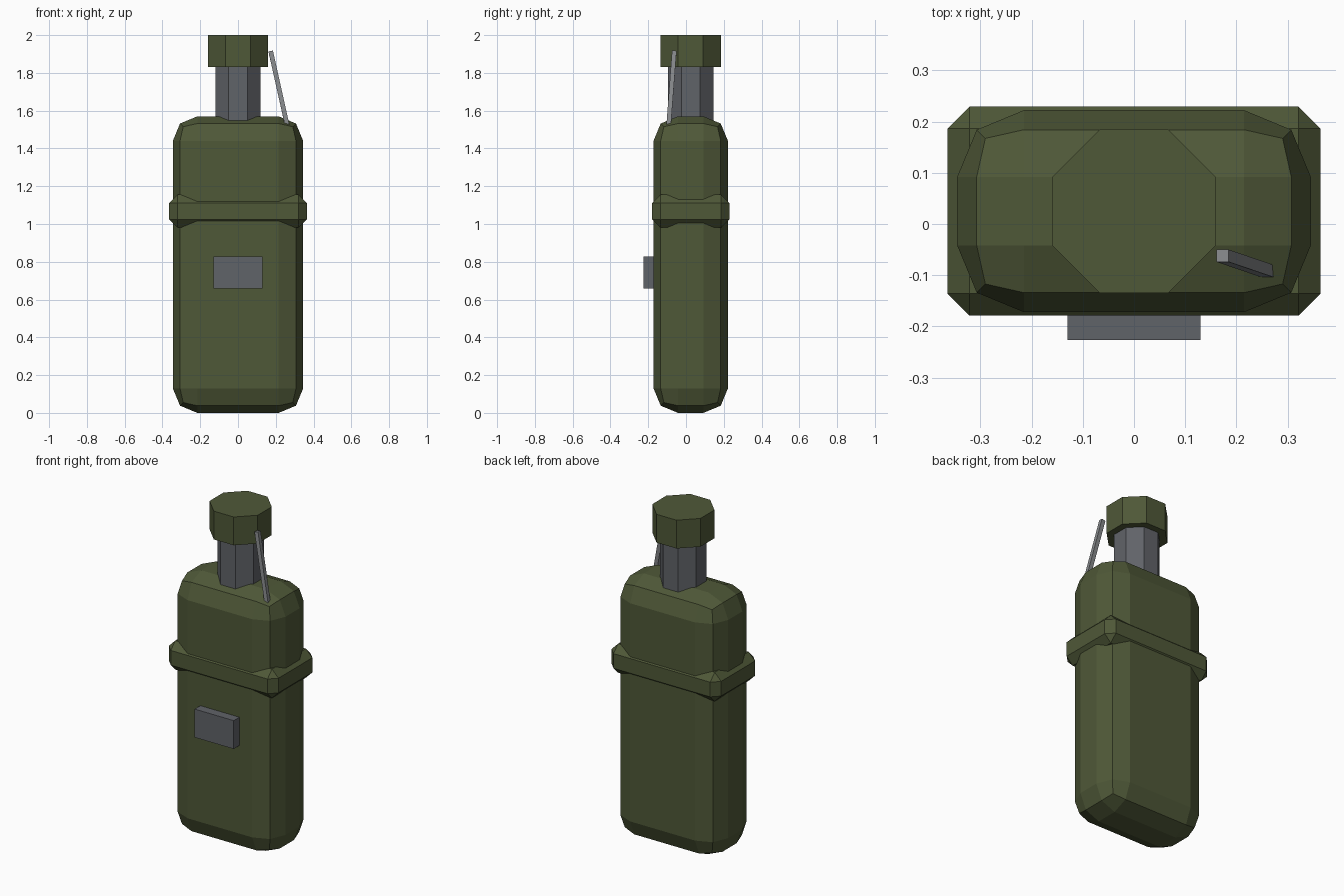
import bpy, math
from mathutils import Vector

if "Cube" in bpy.data.objects:
    bpy.data.objects.remove(bpy.data.objects["Cube"])

CY = 0.025  # depth centre of the flask; the plate sticks out in front


def material(name, rgb):
    m = bpy.data.materials.new(name)
    m.diffuse_color = (*rgb, 1)
    m.use_nodes = True
    m.node_tree.nodes["Principled BSDF"].inputs["Base Color"].default_value = m.diffuse_color
    return m


olive = material("olive", (0.078, 0.098, 0.039))
grey = material("dark grey", (0.118, 0.125, 0.140))
steel = material("light steel", (0.24, 0.25, 0.26))


def finish(name, mat):
    ob = bpy.context.object
    ob.name = name
    ob.data.materials.append(mat)
    return ob


def box(name, size, loc, mat, bevel=0, segments=1):
    bpy.ops.mesh.primitive_cube_add(size=1, location=loc)
    ob = finish(name, mat)
    for v in ob.data.vertices:
        v.co = [c * s for c, s in zip(v.co, size)]
    if bevel:
        mod = ob.modifiers.new("bevel", 'BEVEL')
        mod.width, mod.segments, mod.limit_method = bevel, segments, 'NONE'
    return ob


def octagon(name, half_width, z0, z1, mat):
    bpy.ops.mesh.primitive_cylinder_add(
        vertices=8, radius=half_width / math.cos(math.pi / 8), depth=z1 - z0,
        location=(0, CY, (z0 + z1) / 2), rotation=(0, 0, math.pi / 8))
    return finish(name, mat)


# Flask body and the band around it
box("body", (0.69, 0.394, 1.57), (0, CY, 0.785), olive, 0.13, 2)
box("band", (0.728, 0.408, 0.174), (0, CY, 1.068), olive, 0.043)

# Neck and screw cap
octagon("neck", 0.12, 1.50, 1.84, grey)
octagon("cap", 0.16, 1.83, 2.0, olive)

# Front plate
box("front_plate", (0.26, 0.055, 0.17), (0, -0.1985, 0.744), grey)

# Slanted cap strap
top, bottom = Vector((0.173, -0.062, 1.915)), Vector((0.261, -0.092, 1.52))
axis = top - bottom
strap = box("cap_strap", (0.024, 0.024, axis.length), (top + bottom) / 2, steel)
strap.rotation_mode = 'QUATERNION'
strap.rotation_quaternion = Vector((0, 0, 1)).rotation_difference(axis)
